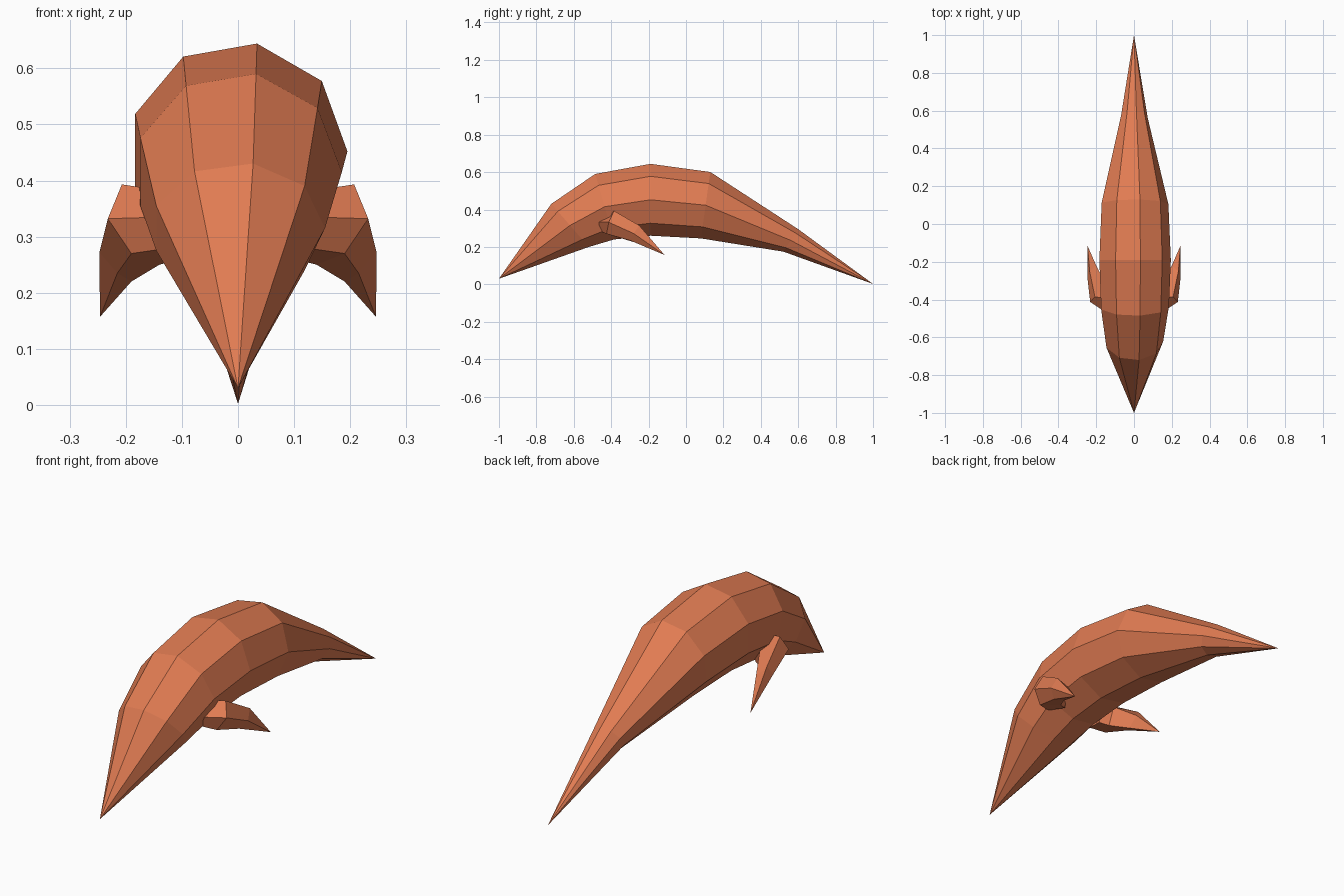
import bpy, bmesh, math

if "Cube" in bpy.data.objects:
    bpy.data.objects.remove(bpy.data.objects["Cube"])

mat = bpy.data.materials.new("terracotta")
mat.diffuse_color = (0.75, 0.2, 0.085, 1)
mat.use_nodes = True
mat.node_tree.nodes["Principled BSDF"].inputs["Base Color"].default_value = mat.diffuse_color


def loft(name, rings):
    """Skin a list of rings; a one-point ring makes a pointed end, others are capped."""
    bm = bmesh.new()
    loops = [[bm.verts.new(p) for p in ring] for ring in rings]
    for a, b in zip(loops, loops[1:]):
        n = max(len(a), len(b))
        for i in range(n):
            j = (i + 1) % n
            quad = [a[i % len(a)], a[j % len(a)], b[j % len(b)], b[i % len(b)]]
            bm.faces.new(list(dict.fromkeys(quad)))
    for loop in (loops[0], loops[-1]):
        if len(loop) > 2:
            bm.faces.new(loop)
    bmesh.ops.recalc_face_normals(bm, faces=bm.faces)
    me = bpy.data.meshes.new(name)
    bm.to_mesh(me)
    bm.free()
    me.materials.append(mat)
    ob = bpy.data.objects.new(name, me)
    bpy.context.collection.objects.link(ob)
    return ob


# Body: arched nine-sided tube; each section is y, z, radius, lean of the ring
sections = [(-0.62, 0.315, 0.155, -41), (-0.435, 0.415, 0.185, -16),
            (-0.19, 0.452, 0.195, 0), (0.105, 0.423, 0.182, 8),
            (0.56, 0.235, 0.073, 33)]
rings = [[(0, -1, 0.03)]]
for y, z, r, lean in sections:
    t = math.radians(lean)
    ring = []
    for k in range(9):
        a = math.tau * k / 9
        h = r * math.sin(a)
        ring.append((r * math.cos(a), y + h * math.sin(t), z + h * math.cos(t)))
    rings.append(ring)
rings.append([(0, 1, 0.002)])
loft("body", rings)

# Side fins: five-sided horns, root hidden in the body, swept back and down
root = [(0.12, -0.40, 0.38), (0.13, -0.48, 0.335), (0.12, -0.45, 0.28),
        (0.10, -0.36, 0.26), (0.10, -0.34, 0.34)]
elbow = [(0.207, -0.385, 0.393), (0.232, -0.413, 0.332), (0.19, -0.425, 0.27),
         (0.14, -0.34, 0.25), (0.15, -0.32, 0.34)]
middle = [(0.235, -0.25, 0.315), (0.247, -0.28, 0.272), (0.215, -0.30, 0.235),
          (0.19, -0.26, 0.22), (0.20, -0.22, 0.27)]
tip = [(0.246, -0.115, 0.157)]
for side, s in (("right", 1), ("left", -1)):
    loft(side + "_fin", [[(s * x, y, z) for x, y, z in ring]
                         for ring in (root, elbow, middle, tip)])
